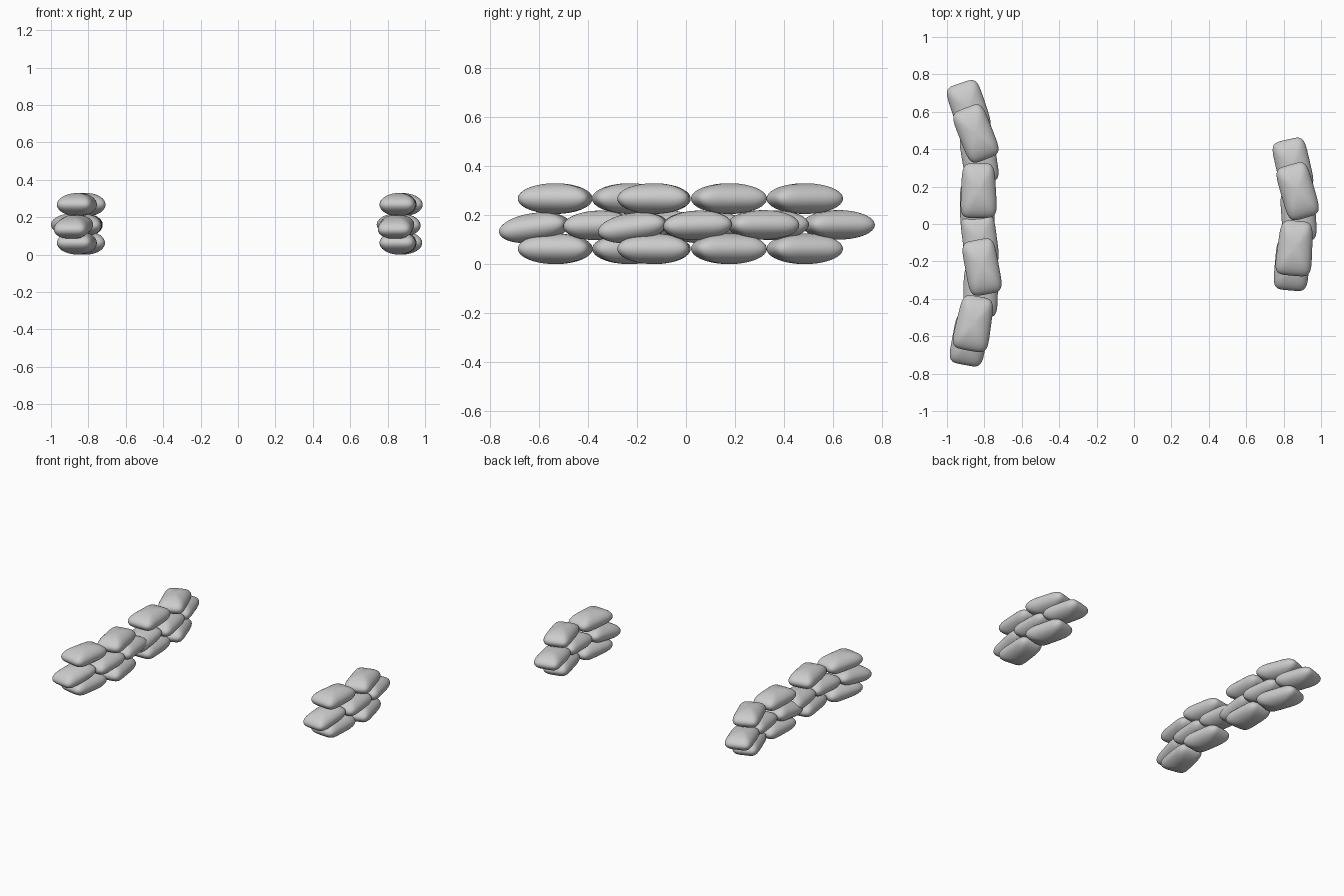
import bpy
import bmesh
from math import radians, cos, sin, copysign
from mathutils import Matrix, Vector

cube = bpy.data.objects.get("Cube")
if cube:
    bpy.data.objects.remove(cube, do_unlink=True)

# One plain grey cloth
cloth = bpy.data.materials.new("grey_cloth")
cloth.use_nodes = True
grey = (0.6, 0.6, 0.6, 1)
cloth.diffuse_color = grey
cloth.node_tree.nodes["Principled BSDF"].inputs["Base Color"].default_value = grey


def soft(value, power):
    return copysign(abs(value) ** power, value)


def make_bag(name, size, taper, matrix):
    """A stuffed pillow: rounded rectangle from above, oval from the sides."""
    bm = bmesh.new()
    bmesh.ops.create_uvsphere(bm, u_segments=48, v_segments=24, radius=1)
    for v in bm.verts:
        ring = max((v.co.x ** 2 + v.co.y ** 2) ** 0.5, 1e-6)
        x = soft(v.co.x / ring, 0.4) * ring
        y = soft(v.co.y / ring, 0.4) * ring
        v.co = Vector((x * size[0] * (1 - taper * y), y * size[1], v.co.z * size[2]))
    mesh = bpy.data.meshes.new(name)
    bm.to_mesh(mesh)
    bm.free()
    mesh.materials.append(cloth)
    mesh.shade_smooth()
    bag = bpy.data.objects.new(name, mesh)
    bag.matrix_world = matrix
    bpy.context.collection.objects.link(bag)


# Bags of one wall: name, centre, turn, pitch, half sizes, taper
end = (0.093, 0.147, 0.0625)
narrow = (0.09, 0.148, 0.0625)
middle = (0.092, 0.14, 0.06)
bags = [
    ("bottom_front", (-0.02, -0.175, 0.0625), -5, 0, end, 0.08),
    ("bottom_back", (-0.005, 0.13, 0.0625), 14, 0, narrow, 0),
    ("middle_front", (-0.035, -0.262, 0.148), -5, 8, middle, 0),
    ("middle_centre", (0, 0, 0.158), 4, 2, middle, 0),
    ("middle_back", (-0.03, 0.27, 0.16), 13, 0, middle, 0),
    ("top_front", (-0.02, -0.175, 0.267), -5, 0, end, 0.08),
    ("top_back", (-0.005, 0.13, 0.267), 16, 0, narrow, 0),
]

# Three curved walls, each a turned copy of the same stack
walls = [
    ("right_front_wall", (-0.82, -0.36, 0), -5.5),
    ("right_back_wall", (-0.828, 0.355, 0), 5.5),
    ("left_wall", (0.88, 0.045, 0), 0),
]
for wall, place, wall_turn in walls:
    base = Matrix.Translation(place) @ Matrix.Rotation(radians(wall_turn), 4, 'Z')
    for bag, centre, turn, pitch, size, taper in bags:
        local = (Matrix.Translation(centre)
                 @ Matrix.Rotation(radians(turn), 4, 'Z')
                 @ Matrix.Rotation(radians(pitch), 4, 'X'))
        make_bag(wall + "_" + bag + "_sandbag", size, taper, base @ local)
